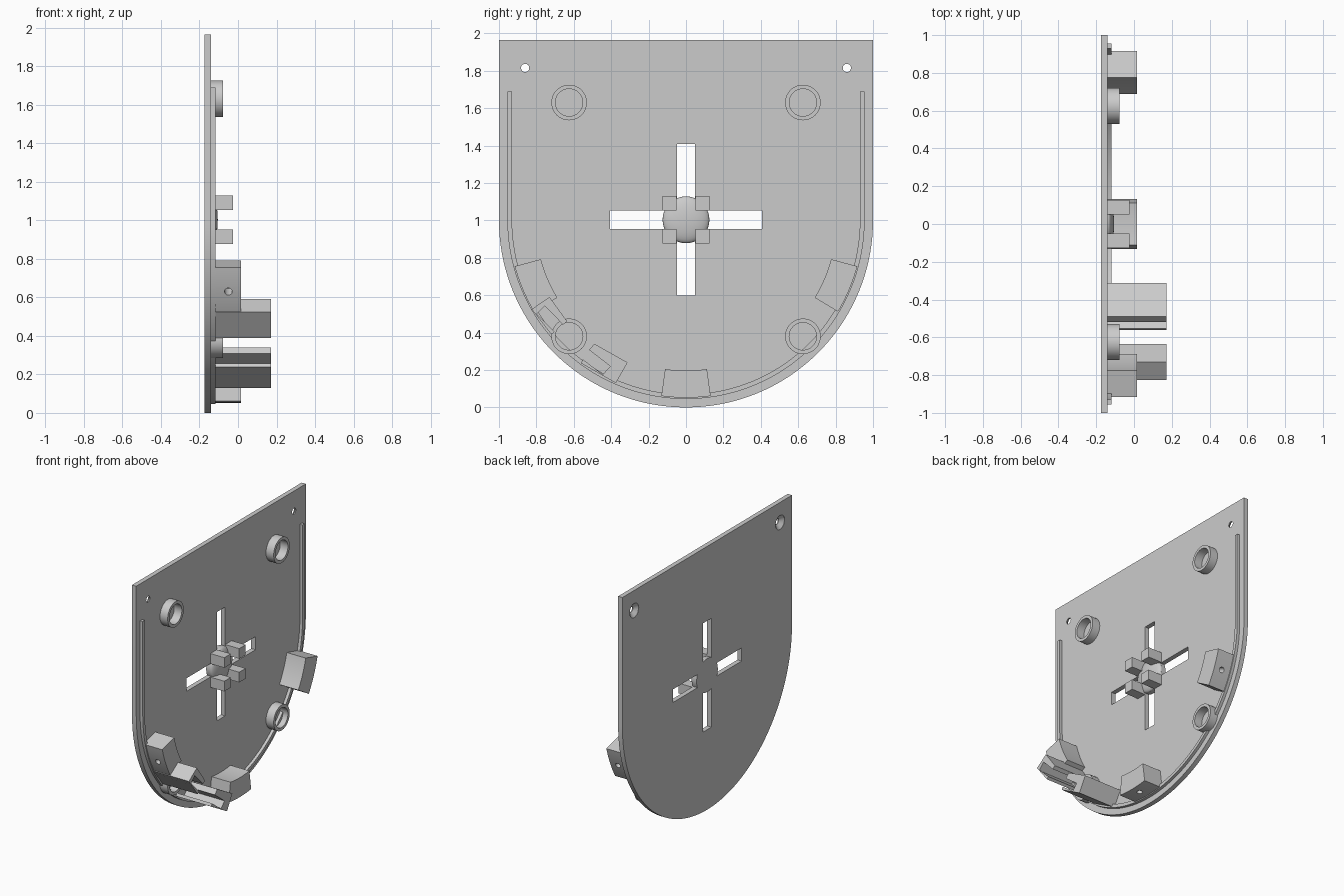
import bpy, bmesh
from math import cos, sin, pi, radians, asin
from mathutils import Matrix, Vector

old = bpy.data.objects.get("Cube")
if old:
    bpy.data.objects.remove(old)

grey = bpy.data.materials.new("light_grey")
grey.use_nodes = True
grey.diffuse_color = (0.6, 0.6, 0.6, 1)
grey.node_tree.nodes["Principled BSDF"].inputs["Base Color"].default_value = (0.6, 0.6, 0.6, 1)

BACK, FACE = -0.175, -0.14      # plate surfaces along x
CZ = 1.0                        # height of the rounded end's centre


def finish(name, bm):
    bmesh.ops.recalc_face_normals(bm, faces=bm.faces)
    mesh = bpy.data.meshes.new(name)
    bm.to_mesh(mesh)
    bm.free()
    mesh.materials.append(grey)
    obj = bpy.data.objects.new(name, mesh)
    bpy.context.collection.objects.link(obj)
    return obj


def prism(name, outline, x0, x1):
    """Extrude a (y, z) outline along x."""
    bm = bmesh.new()
    face = bm.faces.new([bm.verts.new((x0, y, z)) for y, z in outline])
    res = bmesh.ops.extrude_face_region(bm, geom=[face])
    moved = [g for g in res["geom"] if isinstance(g, bmesh.types.BMVert)]
    bmesh.ops.translate(bm, verts=moved, vec=(x1 - x0, 0, 0))
    return finish(name, bm)


def lathe(name, profile, y, z, closed=True, steps=48):
    """Spin an (r, x) profile about an axis parallel to x."""
    bm = bmesh.new()
    pts = [bm.verts.new((x, r, 0)) for r, x in profile]
    n = len(pts)
    edges = [bm.edges.new((pts[i], pts[(i + 1) % n])) for i in range(n if closed else n - 1)]
    bmesh.ops.spin(bm, geom=pts + edges, cent=(0, 0, 0), axis=(1, 0, 0),
                   angle=2 * pi, steps=steps)
    bmesh.ops.remove_doubles(bm, verts=bm.verts, dist=0.0001)
    bmesh.ops.translate(bm, verts=bm.verts, vec=(0, y, z))
    return finish(name, bm)


def arc(r, a0, a1, n=12, cz=CZ):
    """Points on a circle, angles in degrees from +y towards +z."""
    angles = [radians(a0 + (a1 - a0) * i / n) for i in range(n + 1)]
    return [(r * cos(a), cz + r * sin(a)) for a in angles]


def select(obj):
    bpy.ops.object.select_all(action="DESELECT")
    obj.select_set(True)
    bpy.context.view_layer.objects.active = obj


def cut(obj, cutter):
    mod = obj.modifiers.new("cut", "BOOLEAN")
    mod.operation, mod.solver, mod.object = "DIFFERENCE", "EXACT", cutter
    select(obj)
    bpy.ops.object.modifier_apply(modifier=mod.name)
    bpy.data.objects.remove(cutter)


def smooth(obj):
    select(obj)
    bpy.ops.object.shade_smooth_by_angle(angle=radians(30))


# Backing plate with straight top and round bottom
plate = prism("back_plate", [(1, 1.965), (-1, 1.965)] + arc(1, -180, 0, 72), BACK, FACE)

# Cross of four slots around a solid hub
HUB, HUB_Z, HALF = 0.125, 1.003, 0.049
spread = asin(HALF / HUB) * 180 / pi
for k in range(4):
    slot = arc(HUB, -spread, spread, 8, 0) + [(0.406, HALF), (0.406, -HALF)]
    c, s = cos(k * pi / 2), sin(k * pi / 2)
    turned = [(y * c - z * s, HUB_Z + y * s + z * c) for y, z in slot]
    cut(plate, prism("slot_cutter", turned, BACK - 0.1, FACE + 0.1))

# Countersunk screw holes in the upper corners
for side in (-1, 1):
    cut(plate, lathe("screw_cutter", [(0, BACK - 0.02), (0.053, BACK - 0.02), (0.053, BACK + 0.002),
                                      (0.022, FACE - 0.008), (0.022, FACE + 0.02), (0, FACE + 0.02)],
                     side * 0.86, 1.815, closed=False, steps=32))
smooth(plate)

# Low dome and four corner blocks on the hub
dome = [(HUB * cos(i * pi / 16), FACE - 0.001 + 0.036 * sin(i * pi / 16)) for i in range(8)]
smooth(lathe("hub_dome", [(0, FACE - 0.01), (HUB, FACE - 0.01)] + dome + [(0, FACE + 0.035)],
             0, HUB_Z, closed=False))
for sy in (-1, 1):
    for sz in (-1, 1):
        corners = [(0.05, 0.05), (0.126, 0.05), (0.126, 0.126), (0.05, 0.126)]
        prism("hub_block", [(sy * y, HUB_Z + sz * z) for y, z in corners], FACE - 0.005, -0.025)

# Round magnet seats
for y in (-0.625, 0.625):
    for z in (0.38, 1.63):
        smooth(lathe("round_seat", [(0.095, FACE - 0.002), (0.095, -0.077),
                                    (0.073, -0.077), (0.073, FACE - 0.002)], y, z))

# Thin rim following the edge
rim = [(-0.955, 1.69)] + arc(0.955, -180, 0, 72) + [(0.955, 1.69), (0.93, 1.69)]
rim += arc(0.93, 0, -180, 72) + [(-0.93, 1.69)]
smooth(prism("edge_rim", rim, FACE - 0.002, -0.118))

# Curved mounting blocks, each with a blind hole in its outer face
for angle in (-157, -90, -23):
    block = prism("mounting_block", arc(0.803, angle - 8, angle + 8) + arc(0.948, angle + 8, angle - 8),
                  FACE - 0.002, 0.016)
    a = radians(angle)
    out = Vector((0, cos(a), sin(a)))
    bm = bmesh.new()
    turn = out.to_track_quat("Z", "Y").to_matrix().to_4x4()
    place = Matrix.Translation(Vector((-0.05, 0, CZ)) + out * 0.93)
    bmesh.ops.create_cone(bm, cap_ends=True, segments=24, radius1=0.02, radius2=0.02,
                          depth=0.14, matrix=place @ turn)
    cut(block, finish("hole_cutter", bm))
    smooth(block)

# Pair of tall slotted holders facing each other
prism("upper_holder", [(-0.825, 0.525), (-0.73, 0.59), (-0.635, 0.46), (-0.657, 0.442), (-0.755, 0.542),
                       (-0.802, 0.495), (-0.703, 0.404), (-0.72, 0.39)], FACE - 0.002, 0.172)
prism("lower_holder", [(-0.49, 0.34), (-0.312, 0.24), (-0.375, 0.13), (-0.562, 0.237), (-0.552, 0.257),
                       (-0.445, 0.176), (-0.405, 0.22), (-0.518, 0.307)], FACE - 0.002, 0.172)
